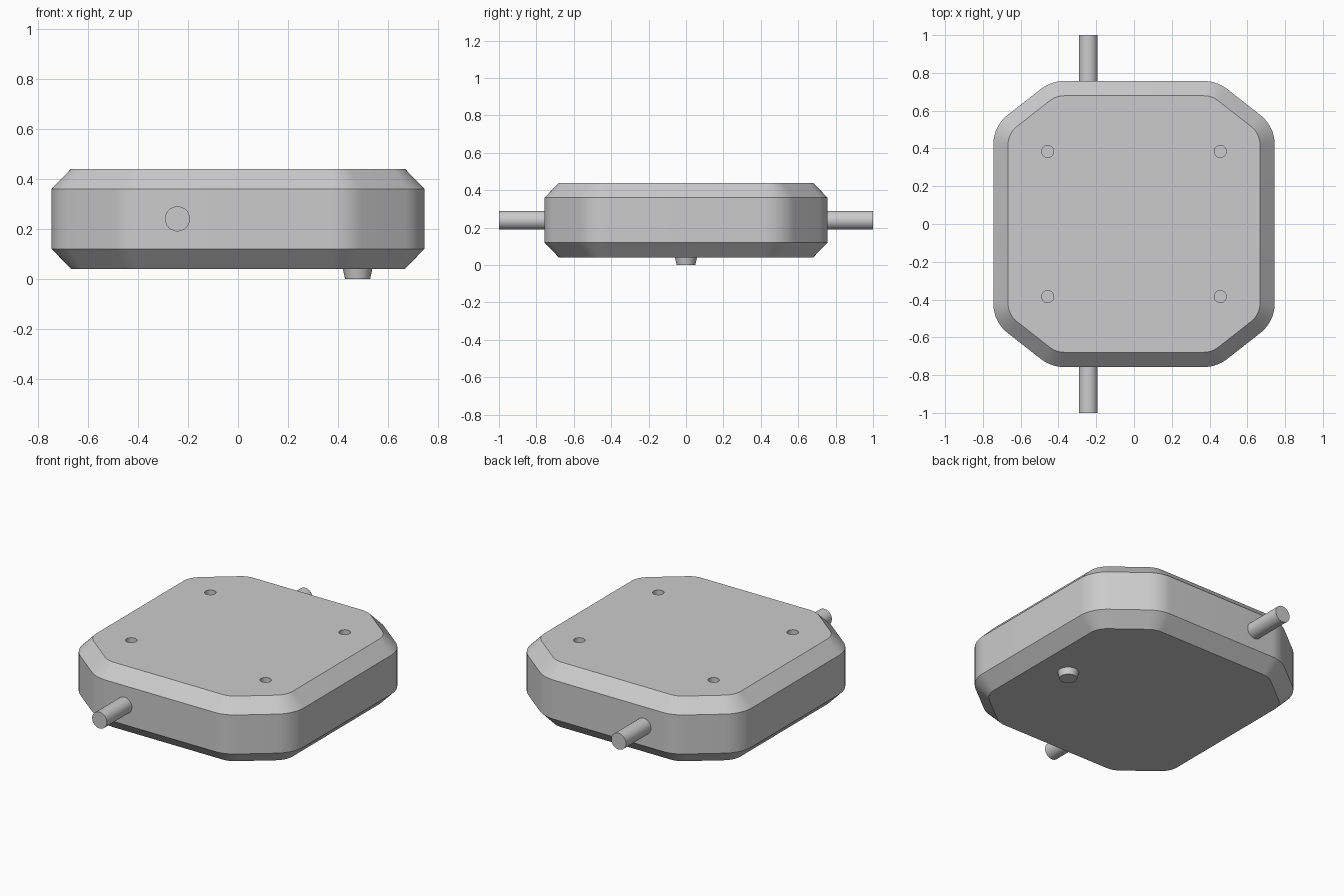
import bpy
import bmesh
from math import radians, cos, sin, pi
from mathutils import Matrix

default = bpy.data.objects.get("Cube")
if default:
    bpy.data.objects.remove(default, do_unlink=True)

GREY = (0.6, 0.6, 0.6, 1)
grey = bpy.data.materials.new("light grey")
grey.use_nodes = True
grey.diffuse_color = GREY
grey.node_tree.nodes["Principled BSDF"].inputs["Base Color"].default_value = GREY


def add_object(name, bm):
    bmesh.ops.recalc_face_normals(bm, faces=bm.faces)
    mesh = bpy.data.meshes.new(name)
    bm.to_mesh(mesh)
    bm.free()
    mesh.materials.append(grey)
    obj = bpy.data.objects.new(name, mesh)
    bpy.context.collection.objects.link(obj)
    return obj


def cylinder(name, r1, r2, depth, matrix):
    bm = bmesh.new()
    bmesh.ops.create_cone(bm, cap_ends=True, segments=48, radius1=r1,
                          radius2=r2, depth=depth, matrix=matrix)
    return add_object(name, bm)


def smooth(obj):
    bpy.ops.object.select_all(action="DESELECT")
    obj.select_set(True)
    bpy.context.view_layer.objects.active = obj
    bpy.ops.object.shade_smooth_by_angle(angle=radians(30))


def outline(radius, steps=10):
    """Rounded octagon: two fillets per corner, offset through the radius."""
    split = radians(51.7)
    fillets = [(0.545, 0.42, 0, split), (0.37, 0.557, split, pi / 2)]
    quarter = []
    for cx, cy, start, end in fillets:
        for i in range(steps + 1):
            a = start + (end - start) * i / steps
            quarter.append((cx + radius * cos(a), cy + radius * sin(a)))
    half = quarter + [(-x, y) for x, y in reversed(quarter)]
    return half + [(-x, -y) for x, y in half]


# Housing: octagonal block with chamfered top and bottom rims
bm = bmesh.new()
rings = []
for z, radius in [(0.04, 0.122), (0.12, 0.2), (0.36, 0.2), (0.44, 0.122)]:
    rings.append([bm.verts.new((x, y, z)) for x, y in outline(radius)])
for low, high in zip(rings, rings[1:]):
    n = len(low)
    for i in range(n):
        j = (i + 1) % n
        bm.faces.new((low[i], low[j], high[j], high[i]))
bm.faces.new(rings[0])
bm.faces.new(rings[-1])
housing = add_object("housing", bm)

# Four shallow screw holes in the top
bm = bmesh.new()
for x in (-0.457, 0.457):
    for y in (-0.384, 0.384):
        bmesh.ops.create_cone(bm, cap_ends=True, segments=32, radius1=0.032,
                              radius2=0.032, depth=0.1,
                              matrix=Matrix.Translation((x, y, 0.45)))
cutter = add_object("hole_cutter", bm)
cutter.hide_render = True
cut = housing.modifiers.new("screw holes", "BOOLEAN")
cut.operation = "DIFFERENCE"
cut.solver = "EXACT"
cut.object = cutter
bpy.context.view_layer.objects.active = housing
bpy.ops.object.modifier_apply(modifier=cut.name)
bpy.data.objects.remove(cutter, do_unlink=True)
smooth(housing)

# Cable stubs leaving the front and back walls
for name, side in (("front_stub", -1), ("back_stub", 1)):
    matrix = Matrix.Translation((-0.242, side * 0.87, 0.24)) @ Matrix.Rotation(pi / 2, 4, "X")
    smooth(cylinder(name, 0.05, 0.05, 0.26, matrix))

# Tapered peg under the base
smooth(cylinder("base_peg", 0.05, 0.061, 0.05, Matrix.Translation((0.478, 0, 0.025))))
